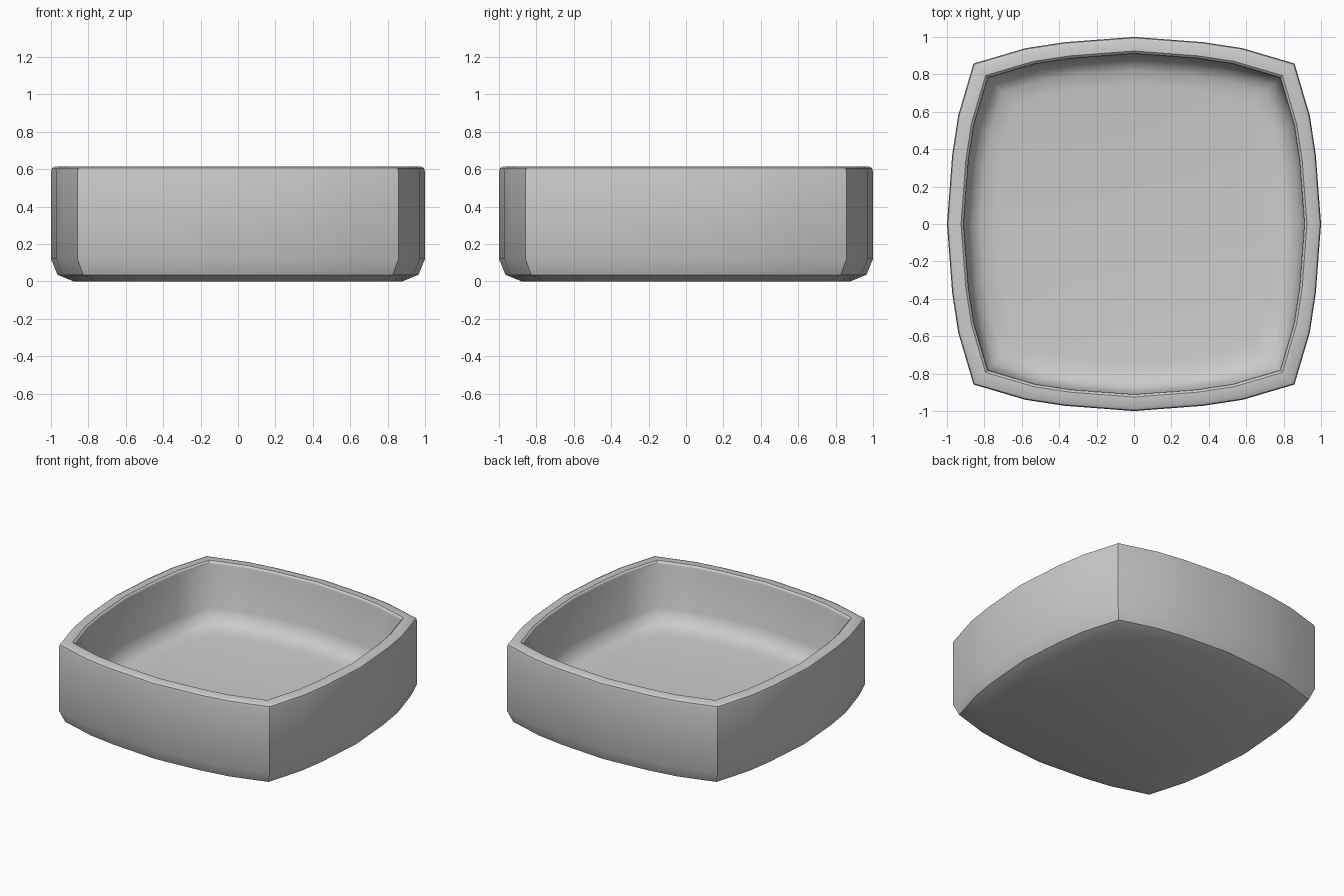
import bpy, bmesh, math

if "Cube" in bpy.data.objects:
    bpy.data.objects.remove(bpy.data.objects["Cube"])

# One eighth-pair of the outline, turned four times into a bulged square
side = [(1.0, 0.0), (0.972, 0.37), (0.94, 0.58), (0.858, 0.858), (0.58, 0.94), (0.37, 0.972)]
outline = []
for turn in range(4):
    for x, y in side:
        for _ in range(turn):
            x, y = -y, x
        outline.append((x, y))
n = len(outline)

# Wall section as (scale, height): underside, outer wall, rim, inner wall, floor
section = [(0.88, 0.0), (0.965, 0.035), (1.0, 0.12), (1.0, 0.585), (0.995, 0.605),
           (0.975, 0.615), (0.925, 0.615), (0.914, 0.605),
           (0.91, 0.59), (0.905, 0.28), (0.87, 0.205), (0.82, 0.178), (0.745, 0.165)]

bm = bmesh.new()
rings = [[bm.verts.new((x * s, y * s, z)) for x, y in outline] for s, z in section]
for a, b in zip(rings, rings[1:]):
    for i in range(n):
        j = (i + 1) % n
        bm.faces.new((a[i], a[j], b[j], b[i]))
bm.faces.new(rings[0][::-1])
bm.faces.new(rings[-1])
bmesh.ops.recalc_face_normals(bm, faces=bm.faces)

# Smooth shading, with creases on the outside corners and rim edges only
inside = {v for ring in rings[8:] for v in ring}
for f in bm.faces:
    f.smooth = True
for e in bm.edges:
    within = all(v in inside for v in e.verts)
    e.smooth = within or e.calc_face_angle() < math.radians(30)

mesh = bpy.data.meshes.new("bowl")
bm.to_mesh(mesh)
bm.free()
bowl = bpy.data.objects.new("bowl", mesh)
bpy.context.collection.objects.link(bowl)
